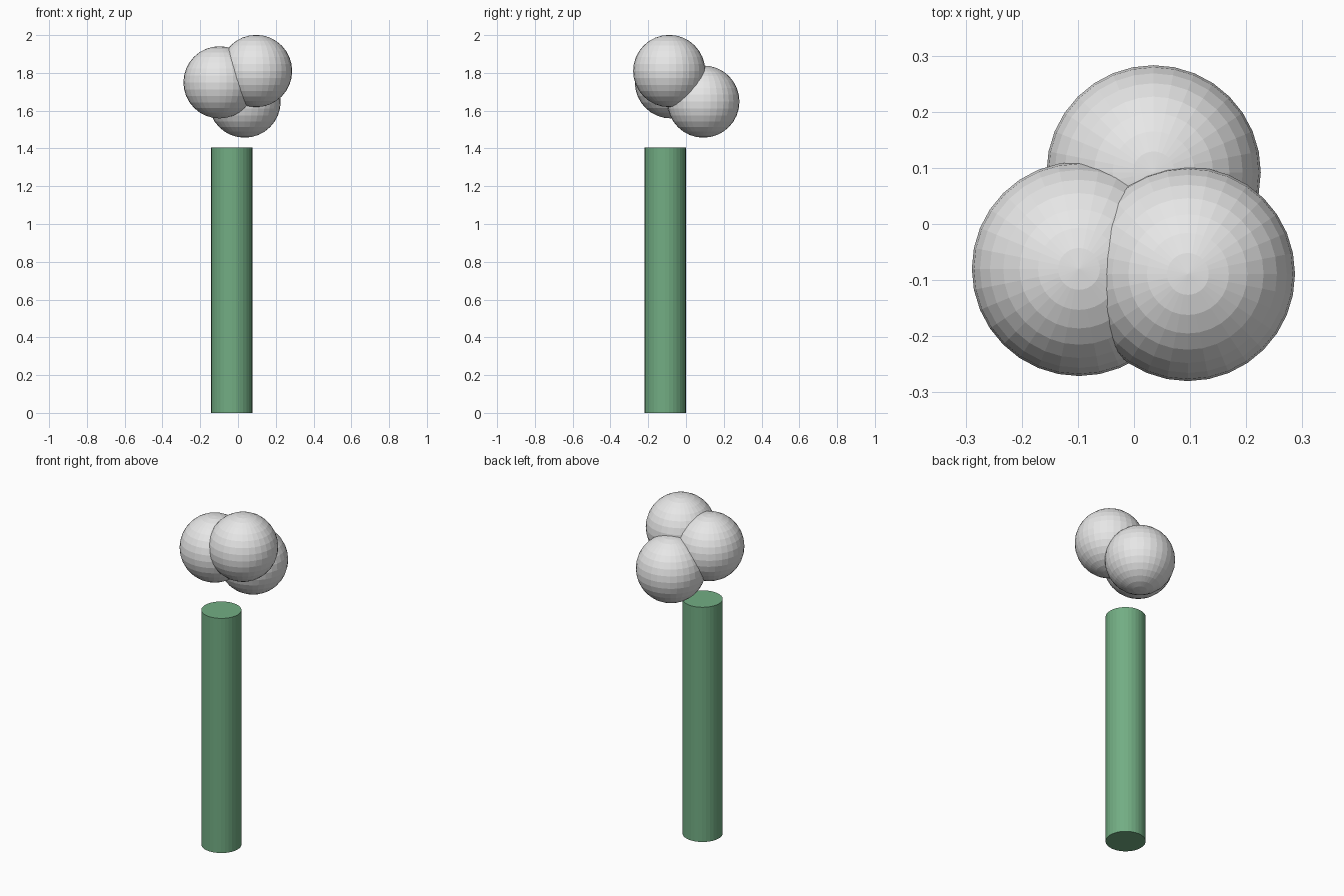
import bpy

if "Cube" in bpy.data.objects:
    bpy.data.objects.remove(bpy.data.objects["Cube"])


def material(name, rgb):
    m = bpy.data.materials.new(name)
    m.diffuse_color = (*rgb, 1.0)
    m.use_nodes = True
    m.node_tree.nodes["Principled BSDF"].inputs["Base Color"].default_value = m.diffuse_color
    return m


green = material("stem green", (0.17, 0.42, 0.23))
white = material("puff white", (0.8, 0.8, 0.8))

# Upright stem, slightly off centre
bpy.ops.mesh.primitive_cylinder_add(vertices=32, radius=0.109, depth=1.405,
                                    location=(-0.033, -0.11, 0.7025))
stem = bpy.context.object
stem.name = "stem"
stem.data.materials.append(green)

# Three overlapping faceted puffs floating above the stem
centres = [(-0.098, -0.08, 1.75), (0.096, -0.089, 1.81), (0.035, 0.092, 1.648)]
for i, c in enumerate(centres):
    bpy.ops.mesh.primitive_uv_sphere_add(segments=32, ring_count=16,
                                         radius=0.191, location=c)
    puff = bpy.context.object
    puff.name = f"puff_{i + 1}"
    puff.data.materials.append(white)
